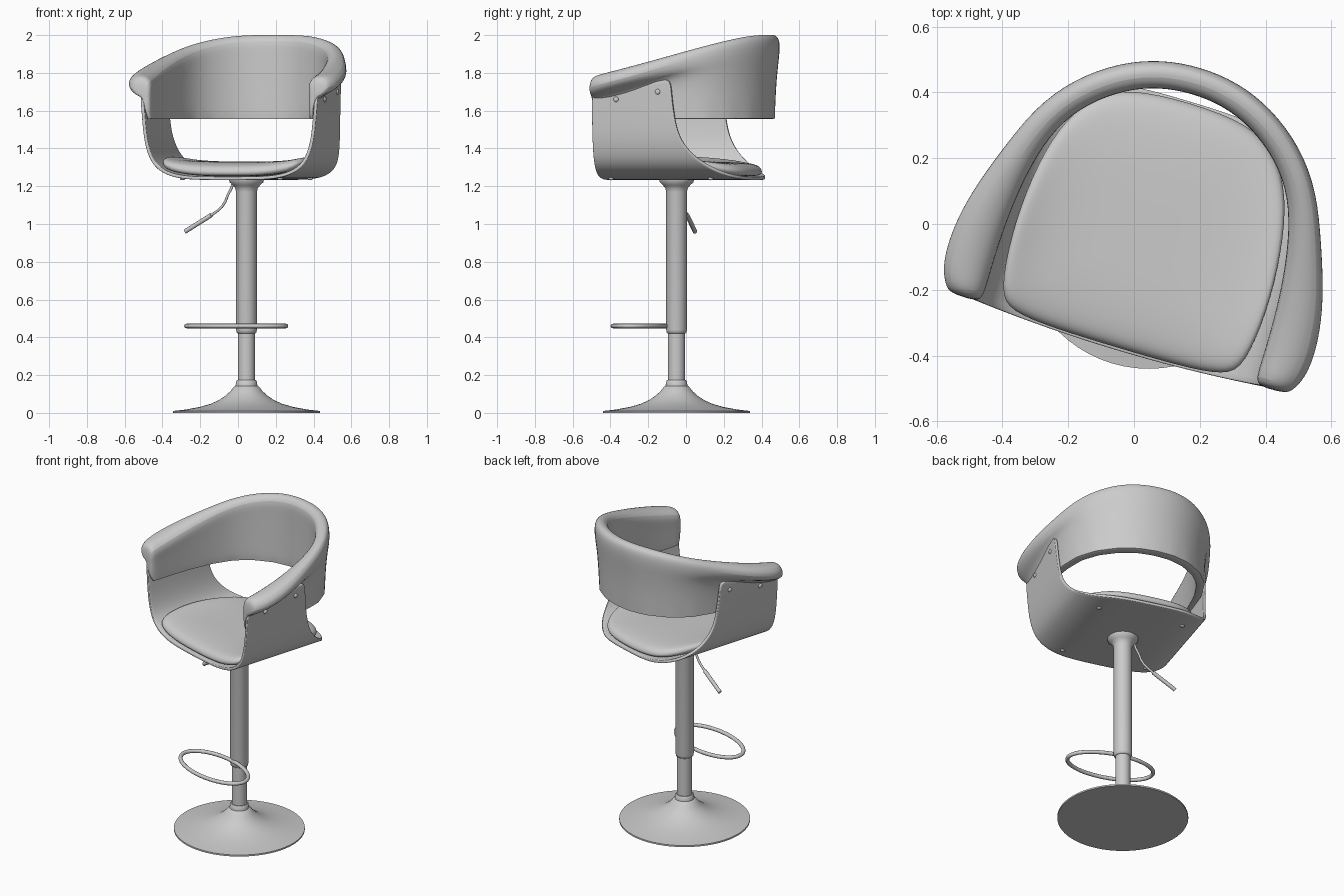
import bpy, math
from mathutils import Matrix, Vector

if "Cube" in bpy.data.objects:
    bpy.data.objects.remove(bpy.data.objects["Cube"])

# The stool is turned about its pole, which stands slightly off the origin
PLACE = Matrix.Translation((0.045, -0.05, 0)) @ Matrix.Rotation(math.radians(-16.7), 4, 'Z')


def make(name, verts, faces, subsurf=0, angle=40):
    me = bpy.data.meshes.new(name)
    me.from_pydata([tuple(v) for v in verts], [], faces)
    me.validate()
    ob = bpy.data.objects.new(name, me)
    bpy.context.collection.objects.link(ob)
    ob.matrix_world = PLACE
    bpy.ops.object.select_all(action='DESELECT')
    ob.select_set(True)
    bpy.context.view_layer.objects.active = ob
    bpy.ops.object.mode_set(mode='EDIT')
    bpy.ops.mesh.select_all(action='SELECT')
    bpy.ops.mesh.normals_make_consistent(inside=False)
    bpy.ops.object.mode_set(mode='OBJECT')
    bpy.ops.object.shade_smooth_by_angle(angle=math.radians(angle))
    if subsurf:
        for p in me.polygons:
            p.use_smooth = True
        m = ob.modifiers.new("smooth", 'SUBSURF')
        m.levels = m.render_levels = subsurf
    return ob


def loft(rings, closed=True, caps=True):
    n = len(rings[0])
    verts = [p for r in rings for p in r]
    faces = []
    for i in range(len(rings) - 1):
        for j in range(n if closed else n - 1):
            k = (j + 1) % n
            faces.append((i*n + j, i*n + k, (i+1)*n + k, (i+1)*n + j))
    if caps:
        faces.append(tuple(range(n))[::-1])
        faces.append(tuple(range((len(rings)-1)*n, len(rings)*n)))
    return verts, faces


def lathe(name, profile, n=64):
    rings = [[(r*math.cos(2*math.pi*j/n), r*math.sin(2*math.pi*j/n), z) for j in range(n)]
             for r, z in profile]
    return make(name, *loft(rings))


def tube(name, pts, r, cyclic=False):
    cu = bpy.data.curves.new(name, 'CURVE')
    cu.dimensions = '3D'
    cu.bevel_depth, cu.bevel_resolution, cu.use_fill_caps = r, 4, True
    sp = cu.splines.new('POLY')
    sp.points.add(len(pts) - 1)
    for p, c in zip(sp.points, pts):
        p.co = (*c, 1)
    sp.use_cyclic_u, sp.use_smooth = cyclic, True
    ob = bpy.data.objects.new(name, cu)
    bpy.context.collection.objects.link(ob)
    ob.matrix_world = PLACE


def interp(table, x):
    for (a, fa), (b, fb) in zip(table, table[1:]):
        if x <= b:
            return fa + (fb - fa) * max(0, x - a) / (b - a)
    return table[-1][1]


# Base, pole and sleeve
lathe("base", [(0.39, 0), (0.39, 0.01), (0.32, 0.018), (0.245, 0.032), (0.19, 0.048), (0.145, 0.068),
               (0.11, 0.092), (0.085, 0.115), (0.068, 0.137), (0.056, 0.145)])
lathe("base_collar", [(0.058, 0.138), (0.058, 0.145), (0.054, 0.168), (0.05, 0.173), (0.044, 0.173)])
lathe("lower_pole", [(0.045, 0.14), (0.045, 0.44)], 48)
lathe("upper_sleeve", [(0.046, 0.42), (0.052, 0.425), (0.055, 0.44), (0.055, 1.17), (0.06, 1.19),
                       (0.072, 1.205), (0.09, 1.222), (0.092, 1.235)], 48)

# Foot ring
tube("foot_ring", [(0.272*math.cos(a), -0.19 + 0.14*math.sin(a), 0.46)
                   for a in [2*math.pi*i/72 for i in range(72)]], 0.012, True)

# Height lever with thicker grip
tube("lever_rod", [(-0.07, 0, 1.235), (-0.083, 0, 1.19), (-0.105, 0, 1.15), (-0.116, 0, 1.12),
                   (-0.135, 0, 1.092), (-0.16, 0, 1.07), (-0.2, 0, 1.043)], 0.007)
tube("lever_grip", [(-0.195, 0, 1.047), (-0.34, 0, 0.96)], 0.012)

# Shell: U-shaped sheet; half profile as (x, z, rear edge y)
SHELL = [(0, 1.242, .44), (.15, 1.242, .44), (.25, 1.247, .42), (.33, 1.264, .37), (.39, 1.297, .31),
         (.43, 1.345, .24), (.455, 1.42, .175), (.467, 1.5, .142), (.473, 1.6, .125),
         (.478, 1.68, .117), (.482, 1.76, .112)]
cols = [(-x, z, y) for x, z, y in SHELL[:0:-1]] + SHELL
rows = []
for x, z, yb in cols:
    yf = -0.348 + 0.11 * x * x
    row = []
    for i in range(9):
        y = yf + (yb - yf) * i / 8
        zz = z if z <= 1.5 else 1.5 + (z - 1.5) * (1.748 + 0.2*y - 1.5) / 0.26
        row.append((x, y, zz))
    rows.append(row)
shell = make("seat_shell", *loft(rows, closed=False, caps=False), subsurf=2)
sol = shell.modifiers.new("thickness", 'SOLIDIFY')
sol.thickness, sol.offset = 0.018, 0
bev = shell.modifiers.new("soft_edge", 'BEVEL')
bev.width, bev.segments, bev.limit_method = 0.004, 2, 'ANGLE'
bev.angle_limit = math.radians(50)

# Seat cushion: scaled rings of the outline, draped on the shell
half = [(0, -.338), (.2, -.337), (.34, -.325), (.387, -.28), (.405, -.1), (.396, .08), (.362, .25),
        (.29, .365), (.19, .425), (0, .437)]
outline = half + [(-x, y) for x, y in half[-2:0:-1]]
floor = [(x, z) for x, z, _ in SHELL]
rings = []
for s, t in [(0.5, .0), (0.95, .0), (0.995, .008), (1.01, .022), (0.99, .042), (0.94, .058),
             (0.82, .07), (0.6, .078), (0.35, .08), (0.1, .08)]:
    rings.append([(x*s, 0.03 + (y - 0.03)*s, interp(floor, abs(x*s)) + 0.009 + t) for x, y in outline])
make("seat_cushion", *loft(rings), subsurf=2)

# Wraparound back and arms: half path as (x, y, top width, bottom width, roll amount)
PATH = [(0, .468, .082, .055, 0), (.1, .458, .082, .055, 0), (.2, .42, .082, .055, 0),
        (.3, .345, .083, .053, 0), (.37, .25, .086, .05, .1), (.41, .12, .1, .045, .45),
        (.43, -.03, .137, .032, .9), (.435, -.15, .155, .03, 1), (.435, -.25, .152, .03, 1),
        (.434, -.305, .125, .028, 1)]
TOP = [(-.32, 1.778), (-.2, 1.805), (0, 1.86), (.2, 1.918), (.32, 1.958), (.43, 1.992), (.5, 2.0)]


def section(i):
    x, y, w, b, f = PATH[i]
    a = PATH[i-1] if i else (-PATH[1][0], PATH[1][1])
    c = PATH[min(i + 1, len(PATH) - 1)]
    d = Vector((c[0] - a[0], c[1] - a[1])).normalized()
    nx, ny = -d.y, d.x
    zt = interp(TOP, y)
    mix = lambda p, q: p + (q - p) * f
    pts = [(0, 1.555), (b, 1.555), (mix(.067, .036), mix(1.78, zt - .115)),
           (mix(w, w*.75), mix(zt - .1, zt - .1)), (w*1.03, mix(zt - .03, zt - .055)),
           (w*.85, zt + mix(.004, -.005)), (w*.4, zt + .009), (-.004, zt - .02),
           (0, zt - .09), (0, 1.65)]
    return [Vector((x + nx*o, y + ny*o, z)) for o, z in pts]


arm = [section(i) for i in range(len(PATH))]
mid = sum(arm[-1], Vector()) / len(arm[-1])
arm.append([p.lerp(mid, 0.3) + Vector((0, -0.022, 0)) for p in arm[-1]])
mirror = [[Vector((-p.x, p.y, p.z)) for p in r] for r in arm[:0:-1]]
band = make("back_and_arm_band", *loft(mirror + arm), subsurf=2)
me = band.data
crease = me.attributes.new("crease_edge", 'FLOAT', 'EDGE')
for e in me.edges:
    if all(me.vertices[v].co.z < 1.556 for v in e.vertices):
        crease.data[e.index].value = 0.8


# Screw heads on the side panels and under the seat
def screw(name, loc, scale):
    bpy.ops.mesh.primitive_uv_sphere_add(segments=20, ring_count=12, radius=0.014)
    ob = bpy.context.object
    ob.name = name
    bpy.ops.object.shade_smooth()
    ob.matrix_world = PLACE @ Matrix.Translation(loc) @ Matrix.Diagonal((*scale, 1))


for sx in (-1, 1):
    for y, z in ((-.188, 1.66), (.042, 1.70)):
        screw("side_screw", (sx*0.489, y, z), (0.6, 1, 1))
    for y in (-.28, .27):
        screw("bottom_screw", (sx*0.27, y, 1.24), (1, 1, 0.6))
